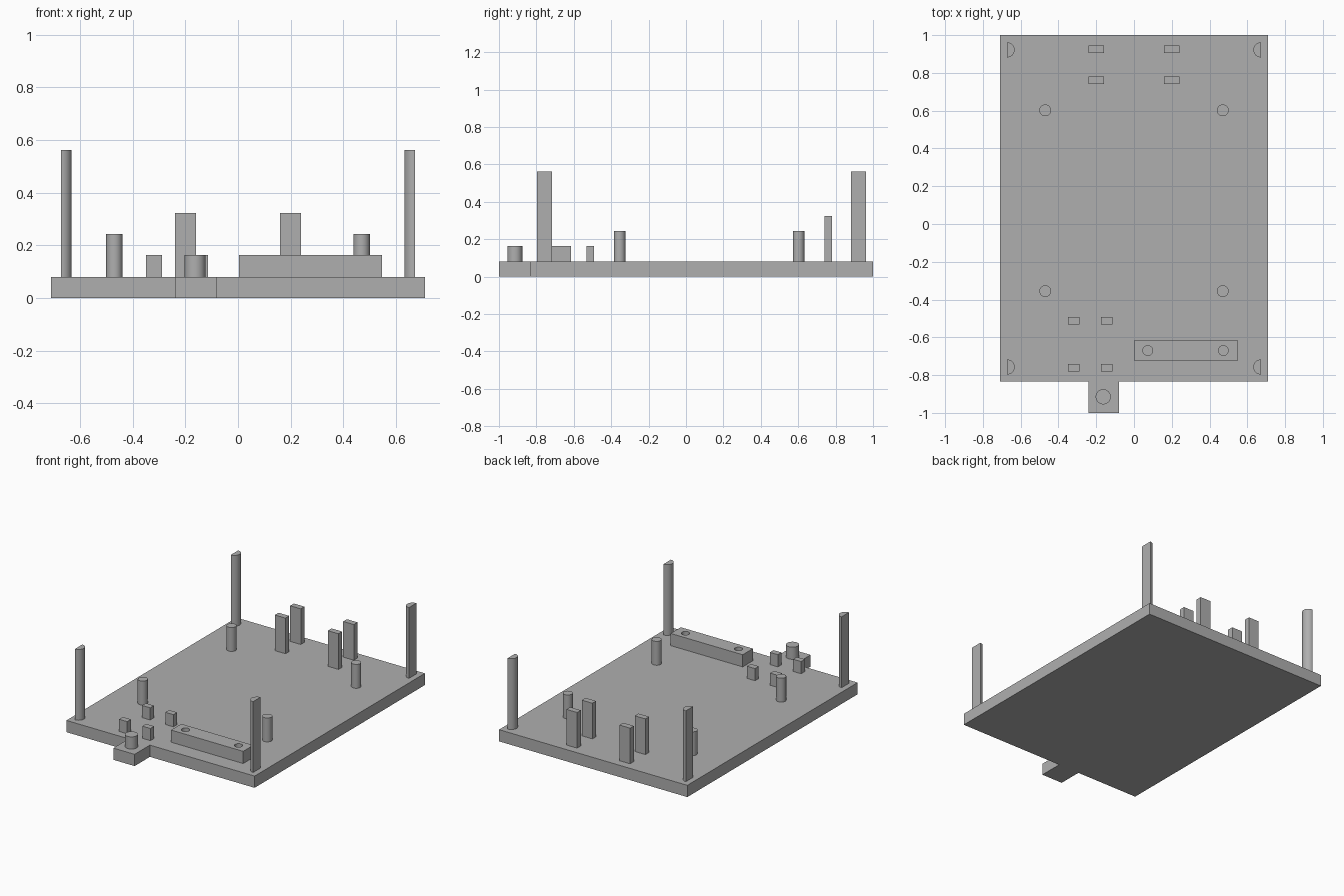
import bpy
import bmesh
from math import pi, sin, cos

old = bpy.data.objects.get("Cube")
if old:
    bpy.data.objects.remove(old, do_unlink=True)

GREY = (0.43, 0.43, 0.43, 1.0)
grey = bpy.data.materials.new("plain grey")
grey.use_nodes = True
grey.diffuse_color = GREY
grey.node_tree.nodes["Principled BSDF"].inputs["Base Color"].default_value = GREY

TOP = 0.08  # top of the base plate


def prism(name, outline, z0, z1):
    """Extrude a counter-clockwise outline from z0 up to z1."""
    bm = bmesh.new()
    face = bm.faces.new([bm.verts.new((x, y, z0)) for x, y in outline])
    new = bmesh.ops.extrude_face_region(bm, geom=[face])["geom"]
    bmesh.ops.translate(bm, vec=(0, 0, z1 - z0),
                        verts=[v for v in new if isinstance(v, bmesh.types.BMVert)])
    bmesh.ops.recalc_face_normals(bm, faces=bm.faces)
    mesh = bpy.data.meshes.new(name)
    bm.to_mesh(mesh)
    bm.free()
    mesh.materials.append(grey)
    obj = bpy.data.objects.new(name, mesh)
    bpy.context.collection.objects.link(obj)
    return obj


def smooth(obj):
    bpy.ops.object.select_all(action="DESELECT")
    obj.select_set(True)
    bpy.context.view_layer.objects.active = obj
    bpy.ops.object.shade_smooth_by_angle(angle=pi / 6)


def arc(x, y, r, start, sweep, steps):
    return [(x + r * cos(start + sweep * i / steps),
             y + r * sin(start + sweep * i / steps)) for i in range(steps + 1)]


def block(name, x, y, w, d, z1):
    w, d = w / 2, d / 2
    return prism(name, [(x - w, y - d), (x + w, y - d), (x + w, y + d), (x - w, y + d)], TOP, z1)


def peg(name, x, y, r, z1, z0=TOP):
    obj = prism(name, arc(x, y, r, 0, 2 * pi, 40)[:-1], z0, z1)
    smooth(obj)
    return obj


# Base plate with its front tab
prism("base_plate", [(-0.71, -0.835), (-0.24, -0.835), (-0.24, -1), (-0.08, -1),
                     (-0.08, -0.835), (0.71, -0.835), (0.71, 1), (-0.71, 1)], 0, TOP)
peg("tab_peg", -0.163, -0.915, 0.04, 0.163)

# Half-round corner posts, flat sides outward, and the round pegs
for side, sx in (("right", -1), ("left", 1)):
    for end, post_y, peg_y in (("front", -0.757, -0.355), ("back", 0.922, 0.602)):
        start = -pi / 2 if sx < 0 else pi / 2
        smooth(prism(f"{end}_{side}_corner_post",
                     arc(sx * 0.672, post_y, 0.04, start, pi, 20), TOP, 0.563))
        peg(f"{end}_{side}_peg", sx * 0.47, peg_y, 0.031, 0.243)
    # Paired tall blocks at the back
    for row, y in (("inner", 0.76), ("outer", 0.925)):
        block(f"{row}_{side}_tall_block", sx * 0.2, y, 0.08, 0.04, 0.323)

# Cluster of small blocks near the tab
for side, x in (("right", -0.32), ("left", -0.145)):
    for row, y in (("inner", -0.513), ("outer", -0.76)):
        block(f"{row}_{side}_small_block", x, y, 0.061, 0.04, 0.163)

# Raised bar with two round holes
bar = block("bar", 0.275, -0.67, 0.544, 0.11, 0.163)
for x in (0.073, 0.473):
    cutter = peg("hole_cutter", x, -0.67, 0.026, 0.2, 0.05)
    cutter.hide_render = True
    cut = bar.modifiers.new("hole", "BOOLEAN")
    cut.operation = "DIFFERENCE"
    cut.solver = "EXACT"
    cut.object = cutter
    bpy.context.view_layer.objects.active = bar
    bpy.ops.object.modifier_apply(modifier=cut.name)
    bpy.data.objects.remove(cutter, do_unlink=True)
smooth(bar)
